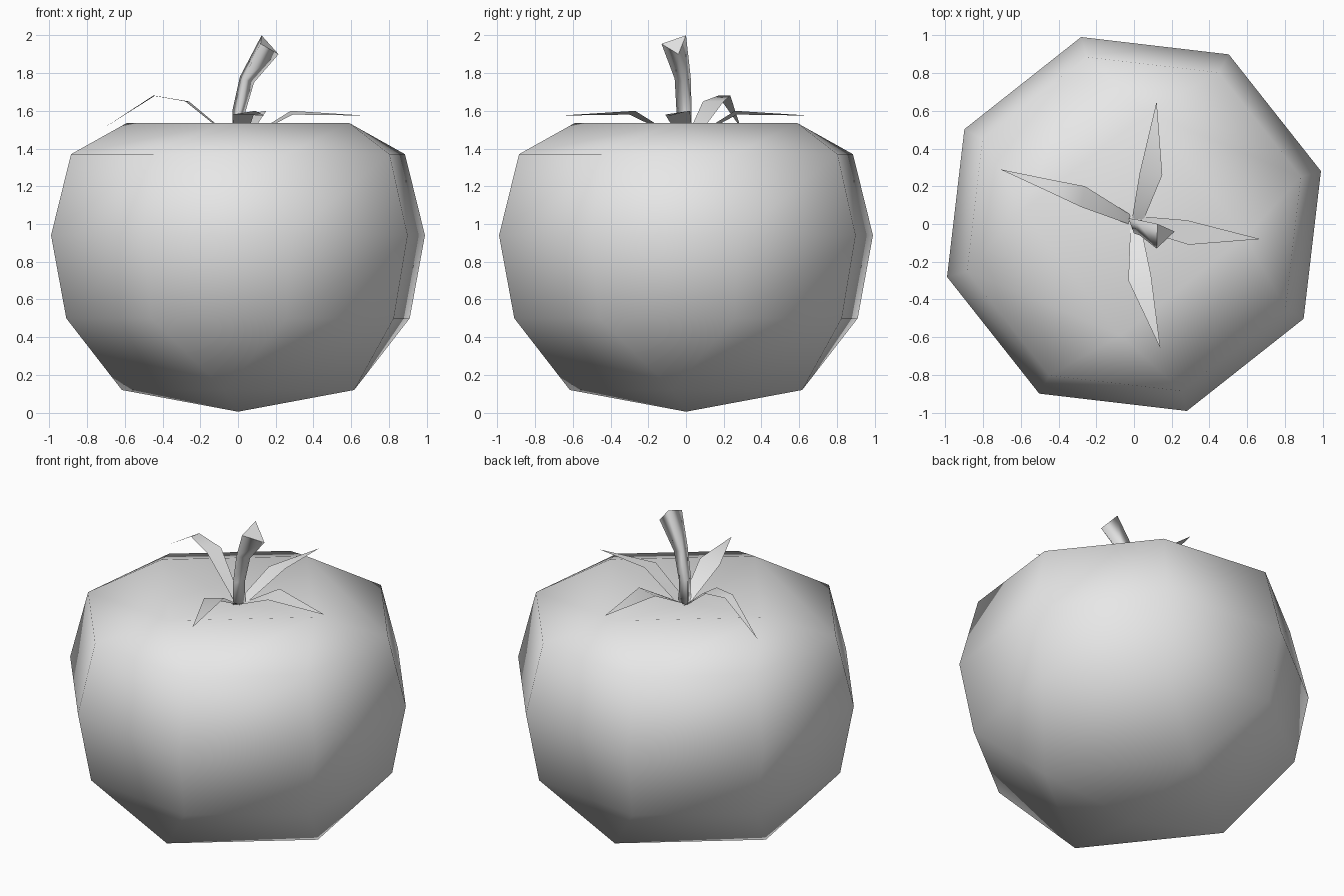
import bpy
from math import sin, cos, radians

if "Cube" in bpy.data.objects:
    bpy.data.objects.remove(bpy.data.objects["Cube"])

GREY = (0.8, 0.8, 0.8, 1)
mat = bpy.data.materials.new("plain grey")
mat.use_nodes = True
mat.diffuse_color = GREY
mat.node_tree.nodes["Principled BSDF"].inputs["Base Color"].default_value = GREY


def make(name, verts, faces):
    mesh = bpy.data.meshes.new(name)
    mesh.from_pydata(verts, [], faces)
    mesh.materials.append(mat)
    mesh.shade_smooth()
    obj = bpy.data.objects.new(name, mesh)
    bpy.context.collection.objects.link(obj)
    return obj


def ring(count, radius, z, start):
    angles = [radians(start + 360 * i / count) for i in range(count)]
    return [(radius * cos(a), radius * sin(a), z) for a in angles]


def bridge(a, b, n):
    return [(a + i, a + (i + 1) % n, b + (i + 1) % n, b + i) for i in range(n)]


# Fruit: three octagon rings, closed by a square and a centre point at each end
TURN = 15.8
verts = (ring(8, 0.946, 0.5, TURN) + ring(8, 1.03, 0.94, TURN) + ring(8, 0.92, 1.37, TURN)
         + ring(4, 0.62, 0.12, TURN - 22.5) + ring(4, 0.594, 1.535, TURN - 22.5)
         + [(0, 0, 0.005), (0, 0, 1.44)])
faces = bridge(0, 8, 8) + bridge(8, 16, 8)


def cap(outer, square, centre, flip):
    out = []
    for i in range(4):
        j = (i + 1) % 4
        left, mid, right = outer + (2 * i - 1) % 8, outer + 2 * i, outer + 2 * i + 1
        out += [(left, mid, square + i),
                (mid, right, square + j, square + i),
                (square + i, square + j, centre)]
    return [f[::-1] for f in out] if flip else out


faces += cap(16, 20 + 8, 33, False) + cap(0, 24, 32, True)
make("fruit", verts, faces)

# Stem: a bent three-sided rod
stem = [(-0.03, 0.03, 1.42), (0, -0.05, 1.42), (0.04, 0.02, 1.42),
        (-0.03, 0.03, 1.6), (0, -0.05, 1.59), (0.035, 0.02, 1.58),
        (0.01, 0.025, 1.78), (0.03, -0.06, 1.77), (0.085, 0, 1.75),
        (0.125, 0, 2), (0.12, -0.13, 1.955), (0.215, -0.04, 1.9)]
stem_faces = [f for k in (0, 3, 6) for f in bridge(k, k + 3, 3)]
stem_obj = make("stem", stem, stem_faces + [(2, 1, 0), (9, 10, 11)])
stem_obj.data.polygons[-1].use_smooth = False


# Leaves: tapering strips of edge pairs that end in a point
def leaf(name, pairs, tip):
    pts = [p for pair in pairs for p in pair] + [tip]
    n = len(pairs)
    strips = [(2 * i, 2 * i + 1, 2 * i + 3, 2 * i + 2) for i in range(n - 1)]
    make(name, pts, strips + [(2 * n - 2, 2 * n - 1, 2 * n)])


leaf("leaf_right", [((-0.03, 0, 1.45), (-0.02, 0.05, 1.45)),
                    ((-0.28, 0.09, 1.65), (-0.26, 0.2, 1.65)),
                    ((-0.45, 0.17, 1.68), (-0.44, 0.235, 1.68))], (-0.71, 0.29, 1.51))
leaf("leaf_left", [((0.04, 0.04, 1.45), (0.03, -0.03, 1.45)),
                   ((0.28, 0.02, 1.6), (0.29, -0.11, 1.58))], (0.67, -0.08, 1.575))
leaf("leaf_back", [((-0.01, 0.03, 1.45), (0.05, 0.02, 1.45)),
                   ((0.03, 0.27, 1.58), (0.15, 0.26, 1.6))], (0.12, 0.65, 1.575))
leaf("leaf_front", [((0.04, -0.03, 1.45), (-0.02, -0.03, 1.45)),
                    ((0.09, -0.27, 1.6), (-0.03, -0.3, 1.58))], (0.14, -0.66, 1.575))
